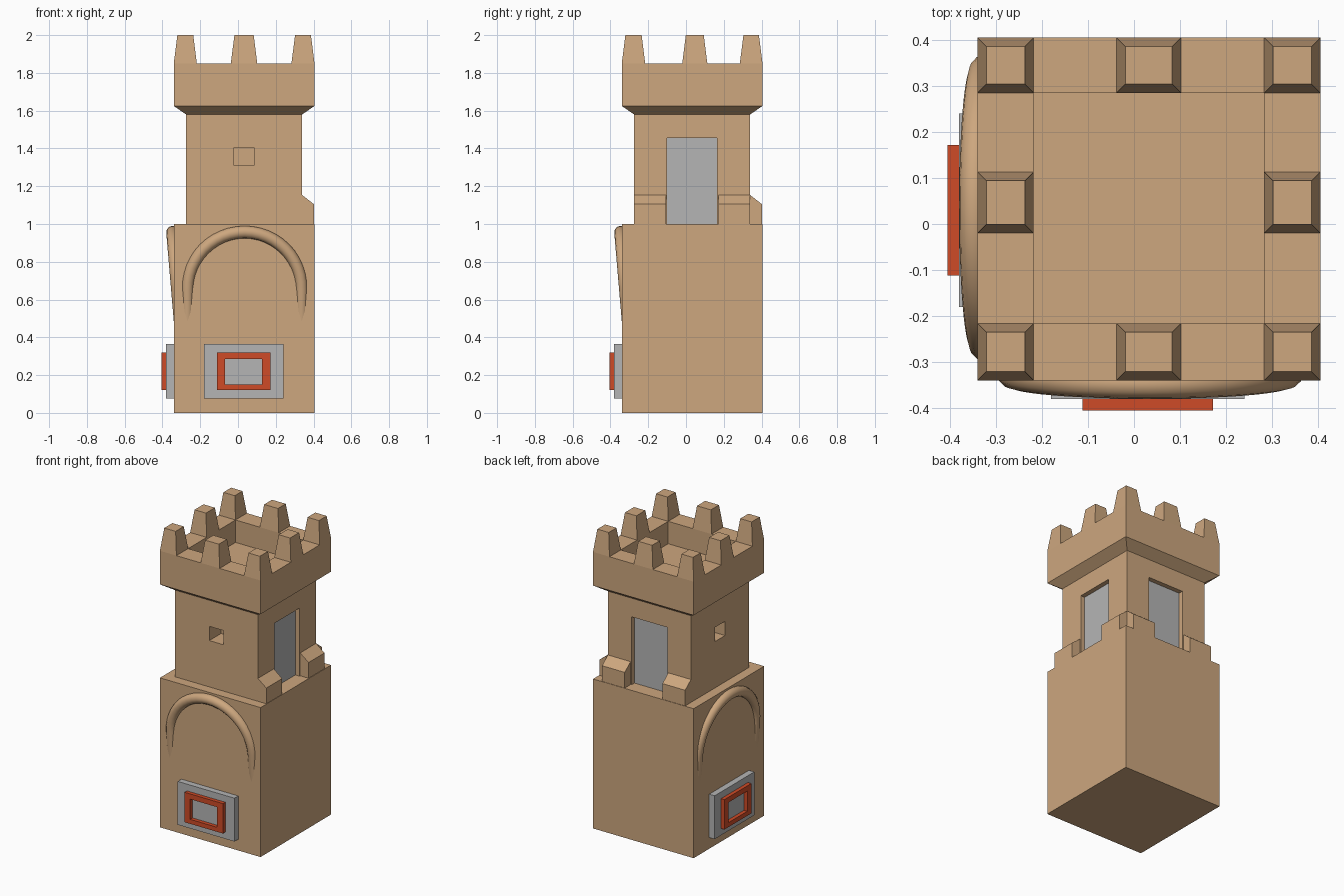
import bpy, bmesh, math

if "Cube" in bpy.data.objects:
    bpy.data.objects.remove(bpy.data.objects["Cube"])

def material(name, rgb):
    m = bpy.data.materials.new(name)
    m.diffuse_color = (*rgb, 1)
    m.use_nodes = True
    m.node_tree.nodes["Principled BSDF"].inputs["Base Color"].default_value = m.diffuse_color
    return m

STONE = material("sandstone", (0.61, 0.385, 0.21))
GREY = material("grey", (0.46, 0.46, 0.46))
RED = material("red_orange", (0.62, 0.07, 0.02))

def hull(name, pts, mat, swap=False):
    """Convex solid from points; swap mirrors it across the x = y diagonal."""
    bm = bmesh.new()
    for x, y, z in pts:
        bm.verts.new((y, x, z) if swap else (x, y, z))
    bmesh.ops.convex_hull(bm, input=bm.verts[:])
    bmesh.ops.dissolve_limit(bm, angle_limit=0.01, verts=bm.verts[:], edges=bm.edges[:])
    bmesh.ops.recalc_face_normals(bm, faces=bm.faces[:])
    me = bpy.data.meshes.new(name)
    bm.to_mesh(me)
    bm.free()
    me.materials.append(mat)
    ob = bpy.data.objects.new(name, me)
    bpy.context.collection.objects.link(ob)
    return ob

def ring(x0, x1, y0, y1, z):
    return [(x, y, z) for x in (x0, x1) for y in (y0, y1)]

def box(name, x, y, z, mat, swap=False):
    return hull(name, ring(*x, *y, z[0]) + ring(*x, *y, z[1]), mat, swap)

def cut(ob, cutters):
    """Subtract the cutters, bake the result and remove them."""
    for c in cutters:
        c.hide_render = True
        mod = ob.modifiers.new("cut", 'BOOLEAN')
        mod.operation, mod.solver, mod.object = 'DIFFERENCE', 'EXACT', c
    dg = bpy.context.evaluated_depsgraph_get()
    me = bpy.data.meshes.new_from_object(ob.evaluated_get(dg))
    ob.modifiers.clear()
    ob.data = me
    for c in cutters:
        bpy.data.objects.remove(c)

LO, HI = -0.34, 0.405        # base and crown extent
SLO, SHI = -0.275, 0.34      # shaft extent

# base block
box("base", (LO, HI), (LO, HI), (0, 1), STONE)

# shaft with window holes (front, left) and door recesses (right, back)
shaft = box("shaft", (SLO, SHI), (SLO, SHI), (1, 1.6), STONE)
cutters = []
for s in (False, True):
    cutters.append(box("window_cutter", (-0.02, 0.085), (-0.4, -0.15), (1.31, 1.405), STONE, s))
    cutters.append(box("door_cutter", (0.305, 0.5), (-0.10, 0.165), (0.9, 1.455), STONE, s))
cut(shaft, cutters)

# crown with flared underside and sunken floor
crown = hull("crown", ring(SLO, SHI, SLO, SHI, 1.58) + ring(LO, HI, LO, HI, 1.625)
             + ring(LO, HI, LO, HI, 1.85), STONE)
cut(crown, [box("floor_cutter", (-0.218, 0.283), (-0.216, 0.285), (1.7, 2.1), STONE)])

# tapered battlements around the crown
cols = [(LO, -0.218), (-0.038, 0.102), (0.283, HI)]
rows = [(LO, -0.216), (-0.02, 0.113), (0.285, HI)]
for i, (x0, x1) in enumerate(cols):
    for j, (y0, y1) in enumerate(rows):
        if i == 1 and j == 1:
            continue
        t = 0.019
        hull("battlement", ring(x0, x1, y0, y1, 1.85)
             + ring(x0 + t, x1 - t, y0 + t, y1 - t, 2.0), STONE)

for s in (False, True):
    # door panel
    box("door", (0.302, 0.309), (-0.10, 0.165), (1, 1.455), GREY, s)
    # sloped buttresses beside the door
    for y0, y1 in ((SLO, -0.107), (0.172, SHI)):
        profile = [(0.33, 1), (0.402, 1), (0.402, 1.105), (0.34, 1.153), (0.33, 1.153)]
        hull("buttress", [(x, y, z) for x, z in profile for y in (y0, y1)], STONE, s)
    # grey plaque and raised frame
    box("plaque", (-0.18, 0.24), (-0.38, -0.33), (0.075, 0.365), GREY, s)
    frame = box("plaque_frame", (-0.112, 0.172), (-0.405, -0.375), (0.12, 0.32), RED, s)
    cut(frame, [box("frame_cutter", (-0.07, 0.128), (-0.5, -0.3), (0.15, 0.285), RED, s)])

    # leaning arch moulding whose legs sink into the wall
    R, r, cx, cz = 0.302, 0.033, 0.035, 0.655
    path = [(cx - R, 0.46)]
    path += [(cx - R * math.cos(a), cz + R * math.sin(a))
             for a in (math.pi * k / 24 for k in range(25))]
    path += [(cx + R, 0.46)]
    cu = bpy.data.curves.new("arch", 'CURVE')
    cu.dimensions = '3D'
    cu.bevel_depth, cu.bevel_resolution, cu.use_fill_caps = r, 4, True
    sp = cu.splines.new('POLY')
    sp.points.add(len(path) - 1)
    for p, (x, z) in zip(sp.points, path):
        y = -0.347 + (0.957 - z) * 0.085
        p.co = (y, x, z, 1) if s else (x, y, z, 1)
    tmp = bpy.data.objects.new("arch_curve", cu)
    bpy.context.collection.objects.link(tmp)
    dg = bpy.context.evaluated_depsgraph_get()
    me = bpy.data.meshes.new_from_object(tmp.evaluated_get(dg))
    bpy.data.objects.remove(tmp)
    me.materials.clear()
    me.materials.append(STONE)
    bm = bmesh.new()
    bm.from_mesh(me)
    bmesh.ops.recalc_face_normals(bm, faces=bm.faces[:])
    for f in bm.faces:
        f.smooth = True
    bm.to_mesh(me)
    bm.free()
    arch = bpy.data.objects.new("arch", me)
    bpy.context.collection.objects.link(arch)
